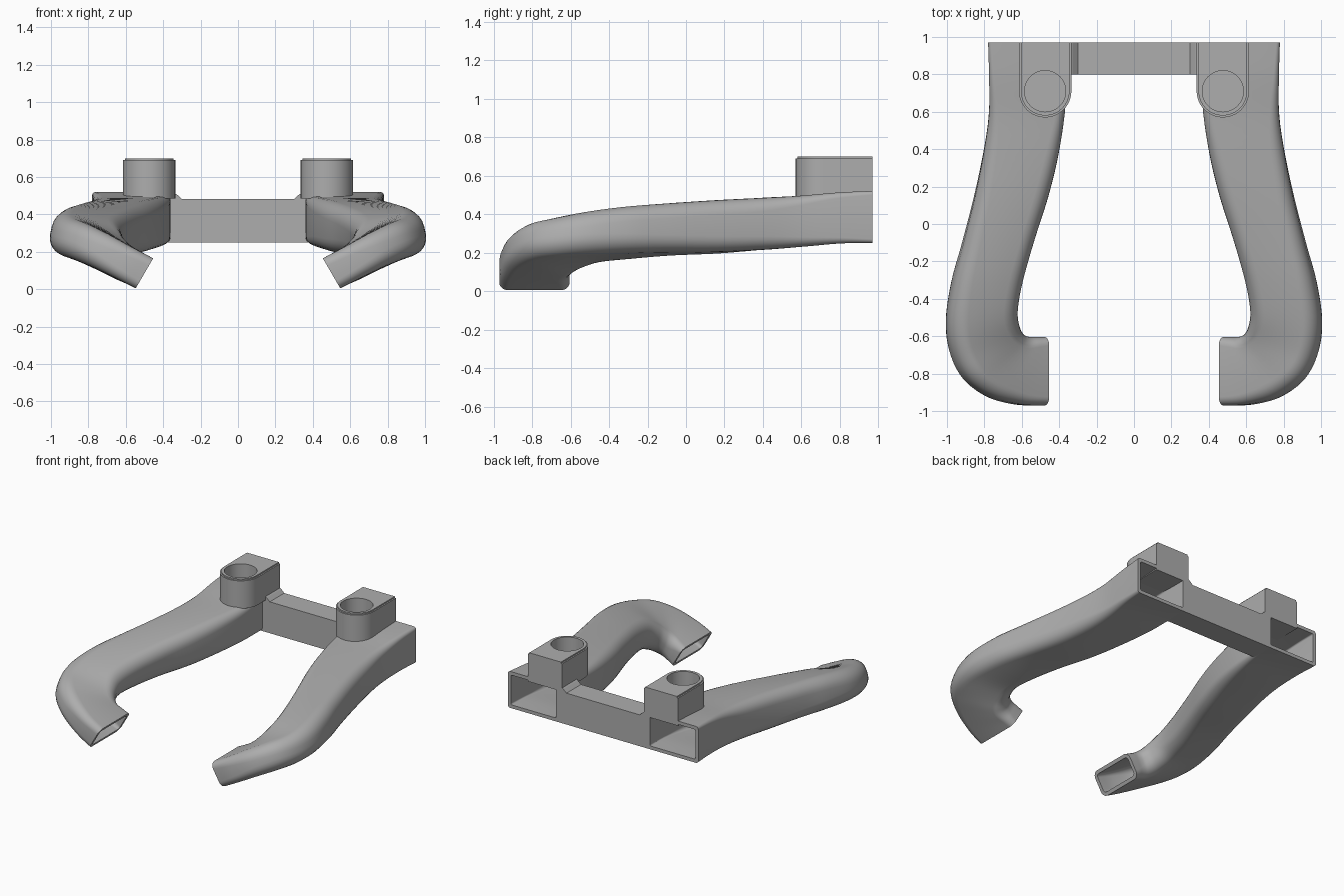
import bpy, bmesh, math
from mathutils import Vector

cube = bpy.data.objects.get("Cube")
if cube:
    bpy.data.objects.remove(cube, do_unlink=True)

grey = bpy.data.materials.new("matte_grey")
grey.use_nodes = True
color = (0.42, 0.42, 0.42, 1)
grey.diffuse_color = color
grey.node_tree.nodes["Principled BSDF"].inputs["Base Color"].default_value = color


def make_object(name, bm):
    bmesh.ops.recalc_face_normals(bm, faces=bm.faces)
    mesh = bpy.data.meshes.new(name)
    bm.to_mesh(mesh)
    bm.free()
    mesh.materials.append(grey)
    ob = bpy.data.objects.new(name, mesh)
    bpy.context.collection.objects.link(ob)
    return ob


def activate(ob):
    bpy.ops.object.select_all(action='DESELECT')
    ob.select_set(True)
    bpy.context.view_layer.objects.active = ob


def smooth(ob):
    activate(ob)
    bpy.ops.object.shade_smooth_by_angle(angle=math.radians(35))


def mirror(ob):
    ob.modifiers.new("mirror", 'MIRROR').use_mirror_merge = False


def prism(name, outline, direction):
    bm = bmesh.new()
    face = bm.faces.new([bm.verts.new(p) for p in outline])
    ext = bmesh.ops.extrude_face_region(bm, geom=[face])
    verts = [g for g in ext["geom"] if isinstance(g, bmesh.types.BMVert)]
    bmesh.ops.translate(bm, vec=direction, verts=verts)
    return make_object(name, bm)


# Duct stations: inner edge, outer edge, height and corner radius
STATIONS = [
    ((.36, .97, .385), (.78, .97, .385), .27, .02),
    ((.36, .80, .38), (.775, .80, .38), .265, .03),
    ((.37, .60, .363), (.775, .60, .363), .265, .05),
    ((.405, .37, .348), (.80, .41, .35), .27, .07),
    ((.46, .15, .327), (.85, .16, .34), .27, .08),
    ((.535, -.08, .305), (.915, -.10, .335), .255, .085),
    ((.60, -.30, .275), (.97, -.31, .33), .245, .09),
    ((.628, -.46, .245), (1.0, -.52, .315), .23, .095),
    ((.62, -.55, .195), (.975, -.69, .30), .215, .09),
    ((.60, -.59, .15), (.90, -.83, .28), .205, .085),
    ((.575, -.603, .123), (.77, -.925, .225), .195, .075),
    ((.535, -.605, .103), (.62, -.965, .147), .187, .055),
    ((.50, -.605, .085), (.50, -.97, .085), .185, .045),
]


def spline(a, b, c, d, t):
    return (b * 2 + (c - a) * t + (a * 2 - b * 5 + c * 4 - d) * t ** 2
            + (b * 3 - a - c * 3 + d) * t ** 3) * 0.5


def sample_stations(steps=5):
    last = len(STATIONS) - 1
    rows = []
    for i in range(last):
        near = [STATIONS[min(max(i + k, 0), last)] for k in (-1, 0, 1, 2)]
        for s in range(steps + (i == last - 1)):
            t = s / steps
            rows.append((spline(*[Vector(n[0]) for n in near], t),
                         spline(*[Vector(n[1]) for n in near], t),
                         spline(*[n[2] for n in near], t),
                         spline(*[n[3] for n in near], t)))
    return rows


def rounded_section(w, h, r, arc=6):
    r = min(r, h * 0.49)
    pts = []
    for k, (sx, sy) in enumerate(((1, 1), (-1, 1), (-1, -1), (1, -1))):
        for j in range(arc + 1):
            a = math.pi / 2 * (k + j / arc)
            pts.append((sx * (w / 2 - r) + r * math.cos(a),
                        sy * (h / 2 - r) + r * math.sin(a)))
    return pts


# Hollow curved duct: outer skin, inner skin, open at both ends
rows = sample_stations()
centers = [(a + b) / 2 for a, b, _, _ in rows]
bm = bmesh.new()
skins = []
for wall in (0, 0.025):
    rings = []
    for i, (a, b, h, r) in enumerate(rows):
        across = (b - a).normalized()
        along = centers[min(i + 1, len(rows) - 1)] - centers[max(i - 1, 0)]
        if i == 0:
            along = Vector((0, -1, 0))
        elif i == len(rows) - 1:
            along = Vector((-.86, 0, -.5))
        up = along.cross(across).normalized()
        if up.z < 0:
            up.negate()
        section = rounded_section((b - a).length - 2 * wall, h - 2 * wall,
                                  max(r - wall, 0.01))
        rings.append([bm.verts.new(centers[i] + across * u + up * v)
                      for u, v in section])
    skins.append(rings)
loop = skins[0] + skins[1][::-1]
for ring, nxt in zip(loop, loop[1:] + loop[:1]):
    n = len(ring)
    for j in range(n):
        k = (j + 1) % n
        bm.faces.new((ring[j], ring[k], nxt[k], nxt[j]))
duct = make_object("curved_duct", bm)
smooth(duct)
mirror(duct)

# Round-fronted socket on top of each duct
cx, cy, rad = .475, .71, .14
outline = [(cx + rad, .97, .485), (cx - rad, .97, .485)]
outline += [(cx - rad * math.cos(math.pi * i / 32),
             cy - rad * math.sin(math.pi * i / 32), .485) for i in range(33)]
socket = prism("mounting_socket", outline, (0, 0, .215))
activate(socket)
bm = bmesh.new()
bm.from_mesh(socket.data)
rim = [e for e in bm.edges if all(v.co.z > .69 for v in e.verts)
       and not all(v.co.y > .96 for v in e.verts)]
bmesh.ops.bevel(bm, geom=rim, offset=.01, segments=2, affect='EDGES')
bm.to_mesh(socket.data)
bm.free()

# Blind hole in the socket
bm = bmesh.new()
bmesh.ops.create_cone(bm, cap_ends=True, segments=48, radius1=.11, radius2=.11, depth=.4)
bmesh.ops.translate(bm, vec=(cx, cy, .72), verts=bm.verts)
cutter = make_object("hole_cutter", bm)
cutter.hide_render = True
cut = socket.modifiers.new("hole", 'BOOLEAN')
cut.operation = 'DIFFERENCE'
cut.object = cutter
activate(socket)
bpy.ops.object.modifier_apply(modifier="hole")
bpy.data.objects.remove(cutter, do_unlink=True)
smooth(socket)
mirror(socket)

# Cross bar joining the ducts, flared up at each end
half = [(.385, .25), (.385, .515), (.34, .515), (.325, .505), (.30, .482)]
profile = half + [(-x, z) for x, z in reversed(half)]
prism("cross_bar", [(x, .80, z) for x, z in profile], (0, .17, 0))
